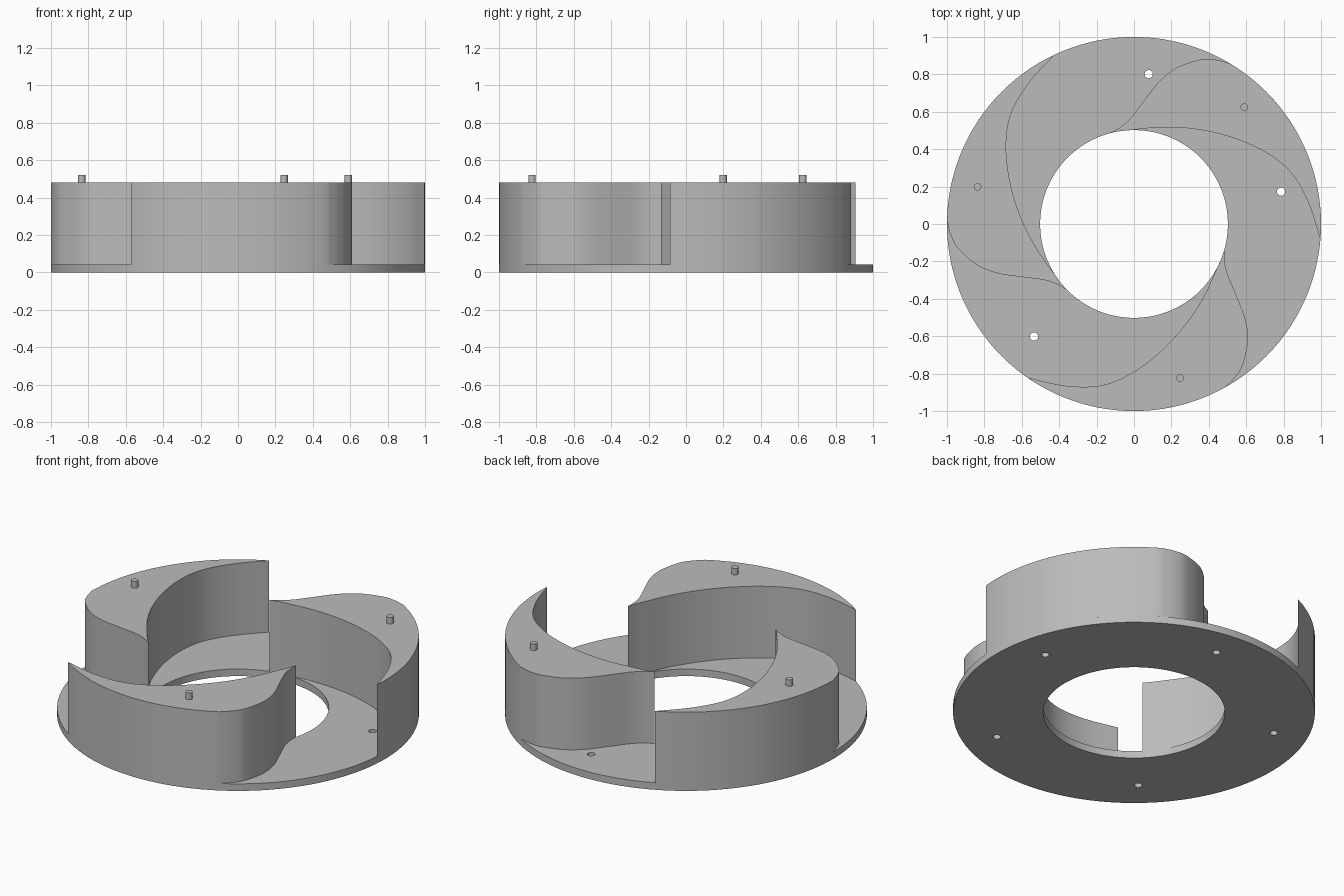
import bpy, bmesh
from math import sin, cos, pi, radians, atan2
from mathutils import Vector, Matrix
from mathutils.geometry import interpolate_bezier

cube = bpy.data.objects.get("Cube")
if cube:
    bpy.data.objects.remove(cube, do_unlink=True)

PLATE_TOP, VANE_TOP, PIN_TOP = 0.043, 0.48, 0.52
INNER = 0.502

grey = bpy.data.materials.new("plain grey")
grey.use_nodes = True
colour = (0.5, 0.5, 0.5, 1)
grey.diffuse_color = colour
grey.node_tree.nodes["Principled BSDF"].inputs["Base Color"].default_value = colour


def circle(radius, count, centre=(0, 0)):
    return [(centre[0] + radius * cos(2 * pi * i / count),
             centre[1] + radius * sin(2 * pi * i / count)) for i in range(count)]


def arc(start, end, radius, steps):
    """Points strictly between two points on a circle about the origin."""
    a, b = atan2(start[1], start[0]), atan2(end[1], end[0])
    return [(radius * cos(a + (b - a) * i / steps), radius * sin(a + (b - a) * i / steps))
            for i in range(1, steps)]


def smooth_path(points, steps=8):
    """Smooth curve through all the given points."""
    pts = [Vector(p) for p in points]
    tangents = [(pts[min(i + 1, len(pts) - 1)] - pts[max(i - 1, 0)]) / 6 for i in range(len(pts))]
    path = []
    for i in range(len(pts) - 1):
        path += interpolate_bezier(pts[i], pts[i] + tangents[i],
                                   pts[i + 1] - tangents[i + 1], pts[i + 1], steps)[:-1]
    return [tuple(p) for p in path] + [tuple(pts[-1])]


def extrude_outline(name, loops, z0, z1, turn=0):
    """Solid from closed outlines; the inner outlines become holes."""
    curve = bpy.data.curves.new(name, "CURVE")
    curve.dimensions = "2D"
    curve.fill_mode = "BOTH"
    curve.extrude = (z1 - z0) / 2
    for loop in loops:
        spline = curve.splines.new("POLY")
        spline.points.add(len(loop) - 1)
        for point, (x, y) in zip(spline.points, loop):
            point.co = (x, y, 0, 1)
        spline.use_cyclic_u = True
    obj = bpy.data.objects.new(name, curve)
    bpy.context.collection.objects.link(obj)
    bpy.ops.object.select_all(action="DESELECT")
    obj.select_set(True)
    bpy.context.view_layer.objects.active = obj
    bpy.ops.object.convert(target="MESH")
    obj = bpy.context.object
    obj.name = name
    mesh = obj.data
    bm = bmesh.new()
    bm.from_mesh(mesh)
    bmesh.ops.remove_doubles(bm, verts=bm.verts, dist=0.0001)
    bmesh.ops.transform(bm, verts=bm.verts, matrix=Matrix.Rotation(turn, 4, "Z")
                        @ Matrix.Translation((0, 0, (z0 + z1) / 2)))
    bmesh.ops.recalc_face_normals(bm, faces=bm.faces)
    bm.to_mesh(mesh)
    bm.free()
    mesh.materials.clear()
    mesh.materials.append(grey)
    bpy.ops.object.shade_smooth_by_angle(angle=radians(30))
    return obj


# Base ring with five evenly spaced screw holes
holes = [circle(0.022, 20, (0.805 * cos(a), 0.805 * sin(a)))
         for a in (radians(12.4 + 72 * i) for i in range(5))]
extrude_outline("base_ring", [circle(1, 128), circle(INNER, 96)] + holes, 0, PLATE_TOP)

# Vane outline: long concave side, outer rim, short S-shaped side, inner rim
long_side = smooth_path([(0.0, 0.504), (0.15, 0.517), (0.32, 0.508), (0.5, 0.47),
                         (0.683, 0.395), (0.83, 0.285), (0.93, 0.12), (0.996, -0.085)])
short_side = smooth_path([(0.516, 0.857), (0.44, 0.878), (0.36, 0.88), (0.233, 0.838),
                          (0.14, 0.767), (0.062, 0.671), (-0.016, 0.57), (-0.07, 0.52),
                          (-0.128, 0.486)])
vane = (long_side + arc(long_side[-1], short_side[0], 1, 24) + short_side
        + arc(short_side[-1], long_side[0], INNER, 6))

# Three vanes, each with a locating pin on top
for i, side in enumerate(("left", "right", "front")):
    turn = radians(120 * i)
    extrude_outline(side + "_vane", [vane], PLATE_TOP, VANE_TOP, turn)
    extrude_outline(side + "_pin", [circle(0.02, 20, (0.59, 0.625))],
                    VANE_TOP - 0.01, PIN_TOP, turn)
